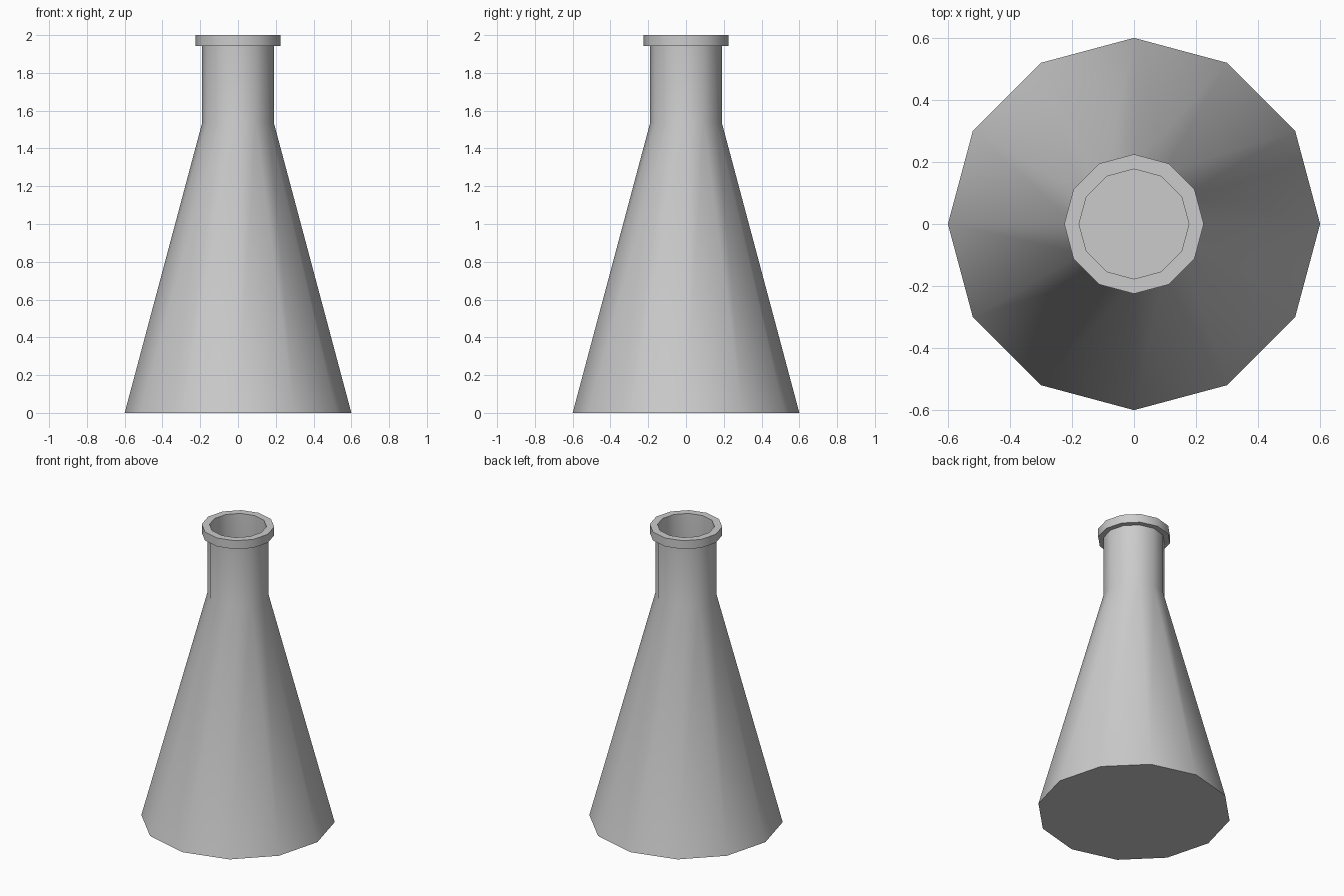
import bpy, bmesh, math

if "Cube" in bpy.data.objects:
    bpy.data.objects.remove(bpy.data.objects["Cube"])

SIDES = 12


def lathe(name, profile):
    """Revolve (radius, z) points around z, capping both ends."""
    bm = bmesh.new()
    rings = []
    for r, z in profile:
        rings.append([bm.verts.new((r * math.cos(2 * math.pi * i / SIDES),
                                    r * math.sin(2 * math.pi * i / SIDES), z))
                      for i in range(SIDES)])
    for a, b in zip(rings, rings[1:]):
        for i in range(SIDES):
            j = (i + 1) % SIDES
            bm.faces.new((a[i], a[j], b[j], b[i]))
    bm.faces.new(rings[0][::-1])
    bm.faces.new(rings[-1])
    bmesh.ops.recalc_face_normals(bm, faces=bm.faces)
    mesh = bpy.data.meshes.new(name)
    bm.to_mesh(mesh)
    bm.free()
    obj = bpy.data.objects.new(name, mesh)
    bpy.context.collection.objects.link(obj)
    bpy.ops.object.select_all(action='DESELECT')
    obj.select_set(True)
    bpy.context.view_layer.objects.active = obj
    bpy.ops.object.shade_smooth_by_angle(angle=math.radians(35))
    return obj


# Thin-walled conical flask: outer cone, neck and lip, then the inner wall and floor
lathe("flask", [
    (0.60, 0.0), (0.19, 1.535), (0.19, 1.942),      # cone and neck
    (0.225, 1.942), (0.225, 2.0), (0.177, 2.0),     # rolled lip
    (0.177, 1.533), (0.583, 0.013),                 # inside wall and floor
])
